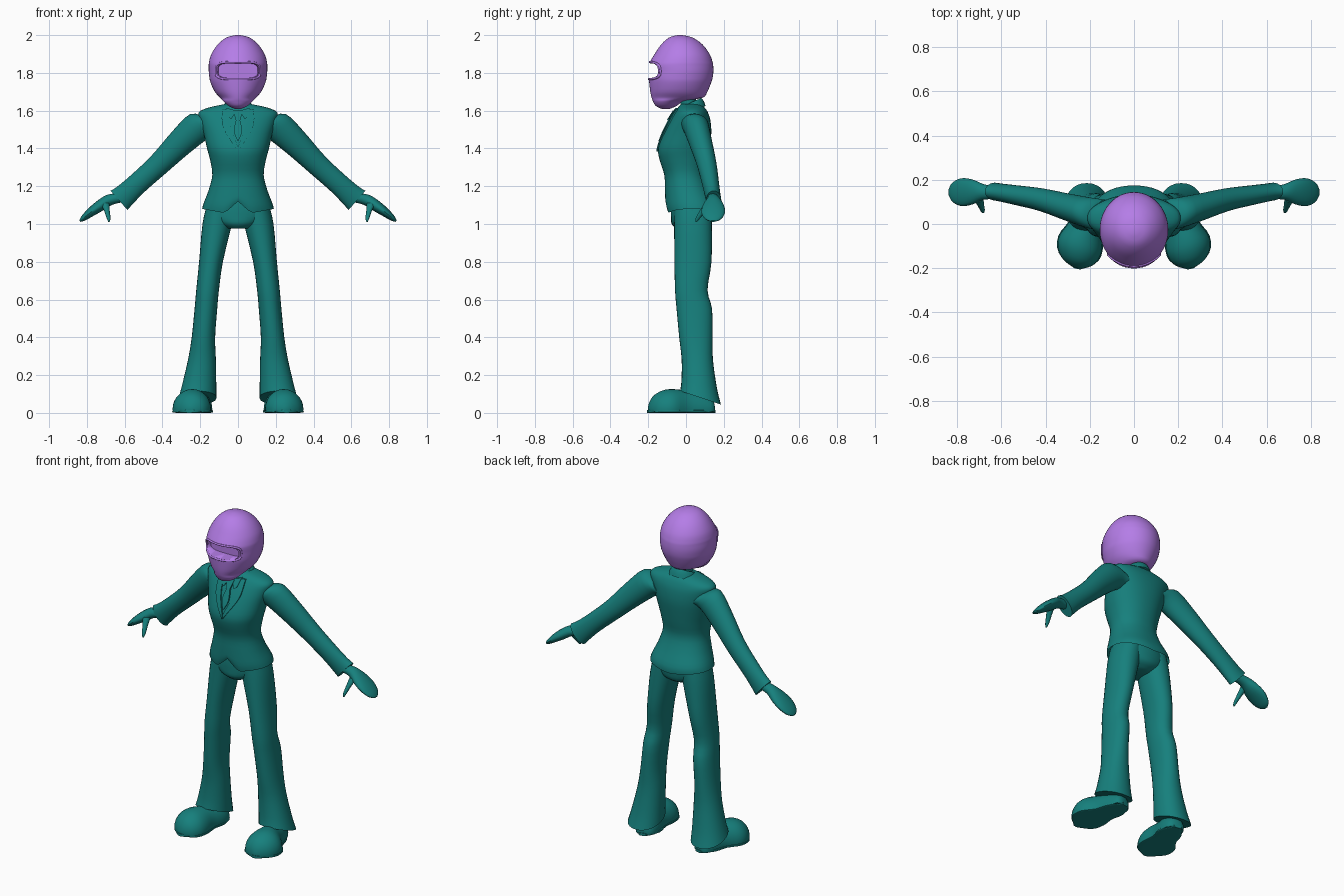
import bpy, bmesh, math
from mathutils import Vector
from mathutils.bvhtree import BVHTree

if "Cube" in bpy.data.objects:
    bpy.data.objects.remove(bpy.data.objects["Cube"])


def material(name, rgb):
    m = bpy.data.materials.new(name)
    m.diffuse_color = (*rgb, 1)
    m.use_nodes = True
    m.node_tree.nodes["Principled BSDF"].inputs["Base Color"].default_value = m.diffuse_color
    return m


TEAL = material("teal", (0.008, 0.216, 0.205))
PURPLE = material("purple", (0.46, 0.205, 0.80))
X, Y, Z = Vector((1, 0, 0)), Vector((0, 1, 0)), Vector((0, 0, 1))


def activate(ob):
    bpy.ops.object.select_all(action='DESELECT')
    ob.select_set(True)
    bpy.context.view_layer.objects.active = ob


def finish(name, bm, mat, mirror=False, angle=40):
    me = bpy.data.meshes.new(name)
    bmesh.ops.recalc_face_normals(bm, faces=bm.faces)
    bm.to_mesh(me)
    bm.free()
    ob = bpy.data.objects.new(name, me)
    bpy.context.collection.objects.link(ob)
    me.materials.append(mat)
    activate(ob)
    bpy.ops.object.shade_smooth_by_angle(angle=math.radians(angle))
    if mirror:
        ob.modifiers.new("mirror", 'MIRROR').use_mirror_merge = False
    return ob


def spline(rows, steps):
    """Catmull-Rom interpolation of the key sections."""
    out = []
    for i in range(len(rows) - 1):
        p0, p1 = rows[max(i - 1, 0)], rows[i]
        p2, p3 = rows[i + 1], rows[min(i + 2, len(rows) - 1)]
        for s in range(steps):
            t = s / steps
            out.append([0.5 * (2 * b + (c - a) * t + (2 * a - 5 * b + 4 * c - d) * t * t
                               + (3 * b - a - 3 * c + d) * t ** 3)
                        for a, b, c, d in zip(p0, p1, p2, p3)])
    return out + [list(rows[-1])]


def loft(name, rows, u=X, v=Y, mat=TEAL, sides=28, power=2.0, warp=None,
         mirror=False, steps=3, cap_start=True, angle=40):
    """Skin rounded sections (x, y, z, half width along u, half depth along v)."""
    bm, rings = bmesh.new(), []
    for x, y, z, a, b in spline(rows, steps):
        ring = []
        for k in range(sides):
            c, s = math.cos(math.tau * k / sides), math.sin(math.tau * k / sides)
            co = (Vector((x, y, z))
                  + u * max(a, .001) * math.copysign(abs(c) ** (2 / power), c)
                  + v * max(b, .001) * math.copysign(abs(s) ** (2 / power), s))
            ring.append(bm.verts.new(warp(co) if warp else co))
        rings.append(ring)
    for r, q in zip(rings, rings[1:]):
        for k in range(sides):
            j = (k + 1) % sides
            bm.faces.new((r[k], r[j], q[j], q[k]))
    if cap_start:
        bm.faces.new(rings[0])
    bm.faces.new(rings[-1])
    return finish(name, bm, mat, mirror, angle)


def surface(ob):
    return BVHTree.FromPolygons([v.co for v in ob.data.vertices],
                                [p.vertices for p in ob.data.polygons])


def on_front(tree, x, z, lift):
    hit = tree.ray_cast(Vector((x, -1, z)), Y)[0]
    return Vector((x, (hit.y if hit else 0) - lift, z))


def strip(name, tree, left, right, lift, mirror=False):
    """Thin cloth panel laid on the front between two (x, z) edges."""
    bm = bmesh.new()
    L, R, n = spline(left, 5), spline(right, 5), 4
    grid = [[bm.verts.new(on_front(tree, l[0] + (r[0] - l[0]) * k / n,
                                   l[1] + (r[1] - l[1]) * k / n, lift))
             for k in range(n + 1)] for l, r in zip(L, R)]
    for a, b in zip(grid, grid[1:]):
        for k in range(n):
            bm.faces.new((a[k], a[k + 1], b[k + 1], b[k]))
    faces = bmesh.ops.extrude_face_region(bm, geom=bm.faces[:])['geom']
    bmesh.ops.translate(bm, vec=(0, 0.015, 0),
                        verts=[g for g in faces if isinstance(g, bmesh.types.BMVert)])
    return finish(name, bm, TEAL, mirror)


# Jacket body, with a notched front hem
def hem(co):
    t = min(max((1.18 - co.z) / .12, 0), 1)
    if co.y < 0.02:
        co.z += t * (.075 * max(0, 1 - abs(co.x) / .07) - .015 + .035 * abs(co.x) / .19)
    else:
        co.z += t * .02 * abs(co.x) / .19
    return co


jacket = loft("jacket", [
    (0, .036, 1.06, .190, .138), (0, .030, 1.10, .181, .140), (0, .010, 1.18, .155, .122),
    (0, -.005, 1.26, .136, .110), (0, -.012, 1.34, .148, .128), (0, -.011, 1.40, .164, .136),
    (0, .007, 1.48, .182, .127), (0, .022, 1.55, .203, .107), (0, .028, 1.59, .208, .088),
    (0, .028, 1.615, .160, .072), (0, .025, 1.635, .070, .050)],
    sides=48, power=2.2, warp=hem, cap_start=False)
front = surface(jacket)

# Lapels, shirt collar points and tie
strip("lapel", front, [(.085, 1.61), (.078, 1.51), (.002, 1.385)],
      [(.052, 1.61), (.042, 1.52), (.001, 1.41)], .008, True)
strip("shirt_collar_point", front, [(.062, 1.615), (.05, 1.565)],
      [(.008, 1.60), (.035, 1.555)], .012, True)
strip("tie_knot", front, [(-.024, 1.60), (-.013, 1.55)], [(.024, 1.60), (.013, 1.55)], .016)
strip("tie_tail", front, [(-.010, 1.555), (-.021, 1.49), (-.002, 1.44)],
      [(.010, 1.555), (.021, 1.49), (.002, 1.44)], .010)


# Neck and jacket collar
def lean(co):
    co.z += (co.y - .015) * .45
    return co


loft("neck", [(0, .015, 1.56, .052, .045), (0, .012, 1.65, .046, .042),
              (0, .010, 1.74, .046, .042)])
loft("collar", [(0, .022, 1.585, .092, .082), (0, .020, 1.615, .080, .074),
                (0, .018, 1.638, .066, .062), (0, .018, 1.630, .052, .050)], warp=lean)

# Sleeves
loft("sleeve", [
    (.13, .040, 1.515, .070, .070), (.20, .050, 1.520, .082, .070),
    (.30, .076, 1.435, .073, .062), (.42, .110, 1.315, .060, .052),
    (.53, .130, 1.215, .057, .045), (.60, .142, 1.150, .062, .041),
    (.63, .147, 1.125, .068, .040)], u=Vector((.66, 0, .75)), mirror=True)

# Hands
loft("hand", [
    (.62, .140, 1.140, .028, .028), (.68, .145, 1.128, .030, .035),
    (.73, .145, 1.097, .030, .056), (.78, .144, 1.062, .024, .063),
    (.82, .144, 1.030, .015, .045), (.838, .144, 1.015, .004, .015)],
    u=Vector((.5, 0, .86)), sides=20, mirror=True)
loft("thumb", [
    (.705, .120, 1.110, .024, .022), (.694, .090, 1.070, .015, .018),
    (.685, .063, 1.030, .010, .012), (.683, .053, 1.010, .003, .004)],
    sides=14, mirror=True)

# Trousers: hips and flared legs with a slanted hem
loft("trouser_hips", [
    (0, .020, 1.20, .120, .090), (0, .032, 1.10, .166, .112), (0, .032, 1.04, .170, .112),
    (0, .028, 1.00, .120, .104), (0, .020, .975, .060, .070)])


def slant(co):
    co.z -= max(0, .3 - co.z) / .3 * (co.y - .077) * .45
    return co


loft("trouser_leg", [
    (.090, .035, 1.10, .075, .100), (.110, .037, 1.00, .078, .100),
    (.143, .037, .80, .063, .098), (.161, .028, .65, .060, .086),
    (.170, .044, .55, .060, .094), (.183, .052, .40, .062, .088),
    (.191, .060, .28, .074, .083), (.205, .070, .15, .090, .094),
    (.214, .077, .08, .100, .108)], power=2.15, warp=slant, mirror=True)


# Shoes: rounded tops with a flat sole
def flatten(co):
    co.z = max(co.z, .005)
    return co


loft("shoe", [
    (.190, .150, .02, .020, .020), (.192, .135, .02, .050, .055), (.200, .080, .02, .066, .085),
    (.220, .000, .02, .074, .098), (.240, -.070, .02, .100, .106), (.248, -.120, .02, .101, .100),
    (.253, -.165, .02, .078, .076), (.256, -.190, .02, .042, .042),
    (.257, -.200, .02, .010, .010)], u=Vector((.97, .2, 0)), v=Z, warp=flatten, mirror=True)
loft("shoe_sole", [
    (.190, .153, .008, .022, .008), (.200, .080, .008, .070, .008), (.220, .000, .008, .076, .008),
    (.241, -.075, .008, .105, .008), (.251, -.150, .008, .092, .008),
    (.257, -.203, .008, .015, .008)], u=Vector((.97, .2, 0)), v=Z, power=5, mirror=True)

# Masked head: z, half width, front y, back y
profile = [(2.0, .012, -.045, -.02), (1.987, .062, -.09, .035), (1.95, .108, -.132, .088),
           (1.90, .141, -.166, .125), (1.86, .153, -.190, .140), (1.84, .155, -.197, .144),
           (1.81, .155, -.194, .145), (1.78, .152, -.197, .142), (1.75, .146, -.195, .134),
           (1.70, .123, -.189, .113), (1.668, .094, -.182, .088), (1.65, .078, -.175, -.01),
           (1.625, .050, -.160, -.05), (1.61, .018, -.130, -.085)]
head = loft("head_mask", [(0, (f + b) / 2, z, a, (b - f) / 2) for z, a, f, b in profile],
            mat=PURPLE, sides=48)
face = surface(head)

# Eye slot cut into the mask
cutter = loft("eye_slot_cutter", [(0, -.30, 1.812, .116, .043), (0, -.115, 1.812, .104, .039)],
              u=X, v=Z, mat=PURPLE, power=4, sides=40, steps=1)
cut = head.modifiers.new("eye_slot", 'BOOLEAN')
cut.object, cut.operation, cut.solver = cutter, 'DIFFERENCE', 'EXACT'
activate(head)
bpy.ops.object.modifier_apply(modifier=cut.name)
bpy.data.objects.remove(cutter)

# Raised rim around the eye slot
rim = bpy.data.curves.new("eye_slot_rim", 'CURVE')
rim.dimensions, rim.bevel_depth, rim.bevel_resolution = '3D', .006, 2
path = rim.splines.new('POLY')
path.points.add(47)
path.use_cyclic_u = True
for k, p in enumerate(path.points):
    c, s = math.cos(math.tau * k / 48), math.sin(math.tau * k / 48)
    x = .117 * math.copysign(abs(c) ** .5, c)
    z = 1.812 + .045 * math.copysign(abs(s) ** .5, s)
    p.co = (*on_front(face, x, z, 0), 1)
rim.materials.append(PURPLE)
bpy.context.collection.objects.link(bpy.data.objects.new("eye_slot_rim", rim))
